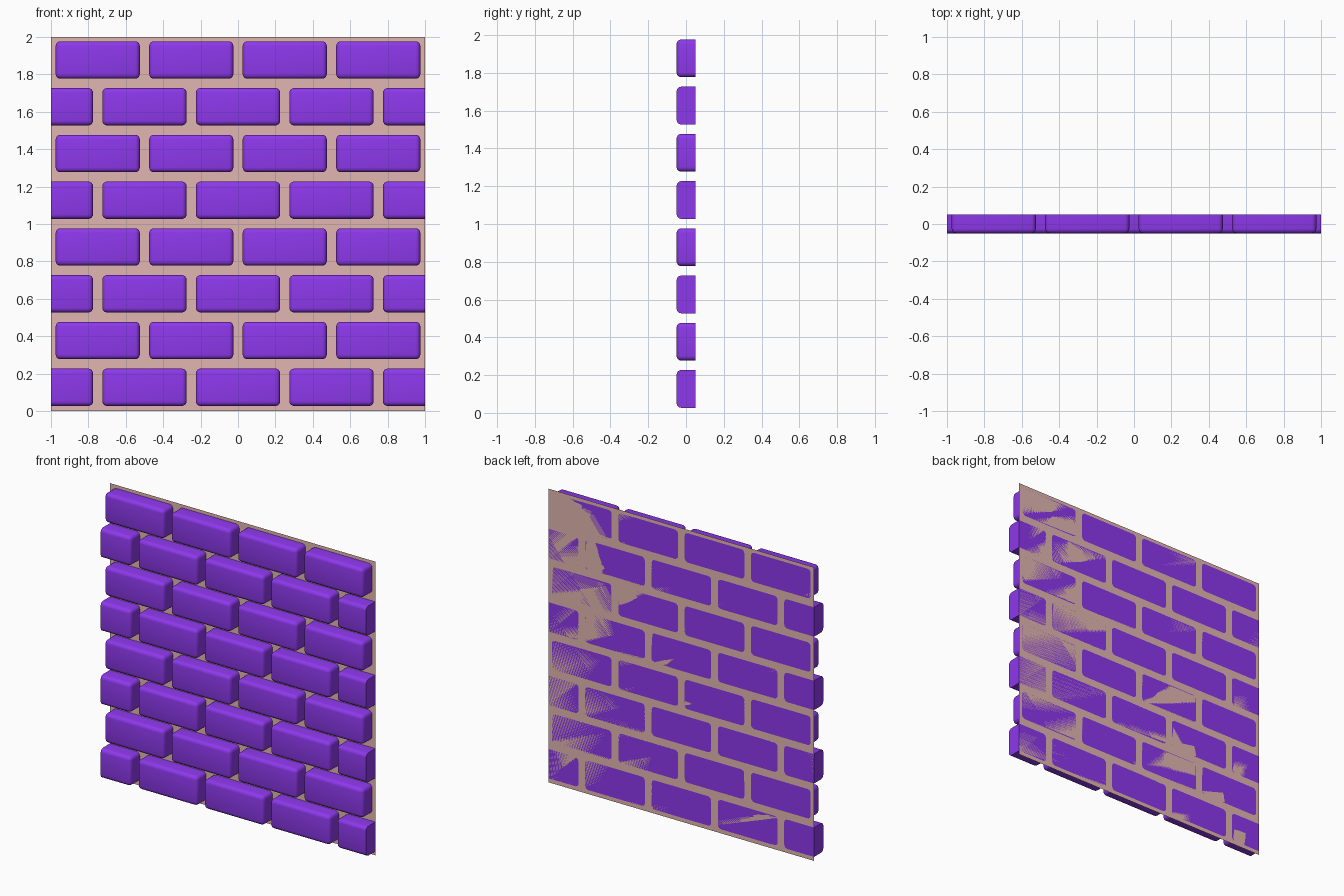
import bpy, bmesh
from mathutils import Matrix

if "Cube" in bpy.data.objects:
    bpy.data.objects.remove(bpy.data.objects["Cube"])

ROWS, PITCH_X, PITCH_Z = 8, 0.5, 0.25
W, D, H = 0.45, 0.10, 0.20
BEVEL = 0.025


def material(name, color):
    m = bpy.data.materials.new(name)
    m.diffuse_color = (*color, 1)
    m.use_nodes = True
    m.node_tree.nodes["Principled BSDF"].inputs["Base Color"].default_value = m.diffuse_color
    return m


def add_object(name, bm, mat):
    me = bpy.data.meshes.new(name)
    bm.to_mesh(me)
    bm.free()
    me.materials.append(mat)
    ob = bpy.data.objects.new(name, me)
    bpy.context.collection.objects.link(ob)
    return ob


purple = material("brick_purple", (0.27, 0.04, 0.84))
pink = material("mortar_pink", (0.76, 0.47, 0.44))


def brick(name, x, z):
    bm = bmesh.new()
    bmesh.ops.create_cube(bm, size=1, matrix=Matrix.Diagonal((W, D, H, 1)))
    # round every edge except those on the flat back
    edges = [e for e in bm.edges if not all(v.co.y > 0 for v in e.verts)]
    bmesh.ops.bevel(bm, geom=edges, offset=BEVEL, offset_type='OFFSET',
                    segments=4, profile=0.5, affect='EDGES')
    bmesh.ops.translate(bm, verts=bm.verts, vec=(x, 0, z))
    # bricks crossing the wall end are cut flat there
    if abs(x) + W / 2 > 1:
        s = 1 if x > 0 else -1
        res = bmesh.ops.bisect_plane(bm, geom=bm.verts[:] + bm.edges[:] + bm.faces[:],
                                     plane_co=(s, 0, 0), plane_no=(s, 0, 0), clear_outer=True)
        rim = [g for g in res["geom_cut"] if isinstance(g, bmesh.types.BMEdge)]
        bmesh.ops.edgeloop_fill(bm, edges=rim)
    bmesh.ops.recalc_face_normals(bm, faces=bm.faces)
    ob = add_object(name, bm, purple)
    bpy.ops.object.select_all(action='DESELECT')
    ob.select_set(True)
    bpy.context.view_layer.objects.active = ob
    bpy.ops.object.shade_smooth_by_angle(angle=0.7)


# running-bond courses, alternate rows shifted by half a brick
for r in range(ROWS):
    z = 0.127 + r * PITCH_Z
    n = 4 if r % 2 else 5
    for i in range(n):
        brick(f"brick_{r}_{i}", (i - (n - 1) / 2) * PITCH_X, z)

# flat mortar sheet behind the bricks
bm = bmesh.new()
bm.faces.new([bm.verts.new(c) for c in
              ((-1, 0.05, 0), (1, 0.05, 0), (1, 0.05, 2), (-1, 0.05, 2))])
add_object("mortar_sheet", bm, pink)
